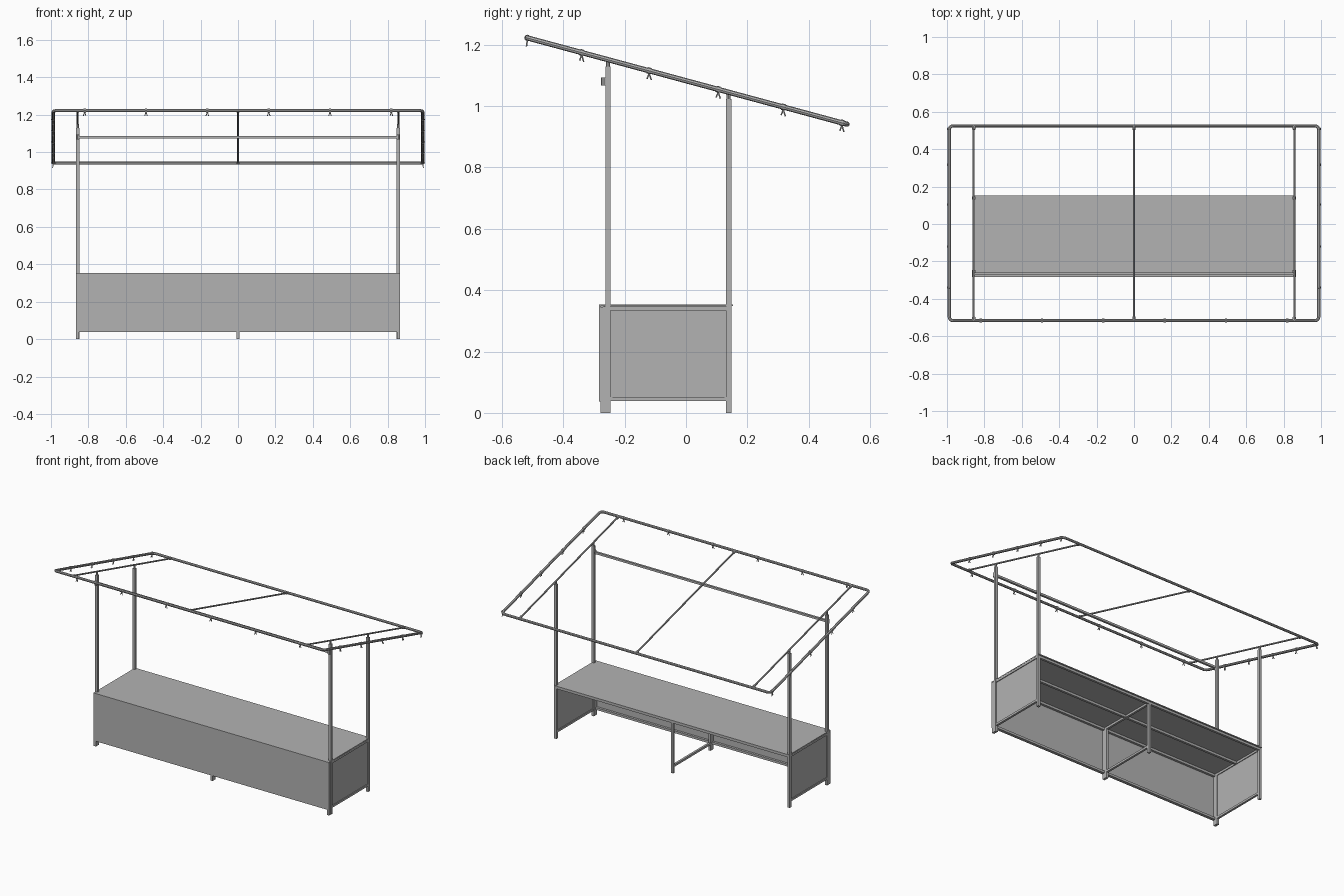
import bpy, math
from mathutils import Vector

cube = bpy.data.objects.get("Cube")
if cube:
    bpy.data.objects.remove(cube)

grey = bpy.data.materials.new("plain grey")
grey.use_nodes = True
grey.diffuse_color = (0.45, 0.45, 0.45, 1)
grey.node_tree.nodes["Principled BSDF"].inputs["Base Color"].default_value = (0.45, 0.45, 0.45, 1)

LEG_X = 0.857                  # post line, left and right
POST_F, POST_B = -0.254, 0.139  # front and back post lines
EDGE_F = -0.271                # counter frame just ahead of the posts
ROOF_X, ROOF_F, ROOF_B = 0.988, -0.517, 0.525
TUBE = 0.016
SIDES = ((1, "left"), (-1, "right"))


def roof_z(y):
    return 1.222 - (y - ROOF_F) * 0.27


def box(name, lo, hi):
    lo, hi = Vector(lo), Vector(hi)
    bpy.ops.mesh.primitive_cube_add(size=1, location=(lo + hi) / 2)
    ob = bpy.context.object
    ob.name = name
    ob.scale = hi - lo
    bpy.ops.object.transform_apply(location=False, rotation=False, scale=True)
    ob.data.materials.append(grey)
    return ob


def beam(name, a, b, t=TUBE):
    """Square tube along one axis, between two centre points."""
    a, b = Vector(a), Vector(b)
    along = [0 if abs(b[i] - a[i]) > 1e-5 else t / 2 for i in range(3)]
    lo = [min(a[i], b[i]) - along[i] for i in range(3)]
    hi = [max(a[i], b[i]) + along[i] for i in range(3)]
    return box(name, lo, hi)


def tube(name, points, radius, cyclic=False):
    """Round tube along a path, turned into a mesh."""
    cu = bpy.data.curves.new(name, "CURVE")
    cu.dimensions = "3D"
    cu.bevel_depth = radius
    cu.bevel_resolution = 2
    cu.use_fill_caps = True
    sp = cu.splines.new("POLY")
    sp.points.add(len(points) - 1)
    for p, co in zip(sp.points, points):
        p.co = (*co, 1)
    sp.use_cyclic_u = cyclic
    ob = bpy.data.objects.new(name, cu)
    bpy.context.collection.objects.link(ob)
    bpy.ops.object.select_all(action="DESELECT")
    ob.select_set(True)
    bpy.context.view_layer.objects.active = ob
    bpy.ops.object.convert(target="MESH")
    ob = bpy.context.object
    ob.data.materials.clear()
    ob.data.materials.append(grey)
    bpy.ops.object.shade_smooth_by_angle()
    return ob


def clip(name, p, along, out):
    """Sleeve round the roof tube with a two-pronged hook below it."""
    p, along, out = Vector(p), Vector(along).normalized(), Vector(out)
    tube(name + "_sleeve", [p - along * 0.006, p + along * 0.006], 0.0105)
    down = Vector((0, 0, -1))
    root = p + down * 0.008
    for s in (-1, 1):
        tip = root + down * 0.02 + along * (0.007 * s) + out * 0.003
        tube(name + "_prong", [root, tip], 0.0025)


# Roof frame: sloping rectangle with rounded corners
r = 0.022
path = []
for cx, cy, start in ((ROOF_X - r, ROOF_B - r, 0), (r - ROOF_X, ROOF_B - r, 90),
                      (r - ROOF_X, ROOF_F + r, 180), (ROOF_X - r, ROOF_F + r, 270)):
    for k in range(6):
        a = math.radians(start + 18 * k)
        y = cy + r * math.sin(a)
        path.append((cx + r * math.cos(a), y, roof_z(y)))
tube("roof_frame", path, 0.0085, cyclic=True)

# Rafters with flared end fittings
for x, side in ((-LEG_X, "right"), (0, "middle"), (LEG_X, "left")):
    ends = [(x, y, roof_z(y)) for y in (ROOF_F, ROOF_B)]
    tube(side + "_rafter", ends, 0.0055)
    for y, s in ((ROOF_F, 1), (ROOF_B, -1)):
        tube(side + "_rafter_fitting",
             [(x, y + s * d, roof_z(y + s * d)) for d in (0, 0.02)], 0.0085)

# Clips along the front edge and both sloping edges
for i in range(6):
    clip("front_clip", (-0.82 + i * 0.328, ROOF_F, roof_z(ROOF_F)), (1, 0, 0), (0, -1, 0))
for s, side in SIDES:
    for y in (-0.34, -0.12, 0.105, 0.317, 0.508):
        clip(side + "_clip", (s * ROOF_X, y, roof_z(y)), (0, 1, -0.27), (s, 0, 0))

# Tall posts, with narrow couplings up to the rafters
for s, side in SIDES:
    x = s * LEG_X
    for y, place in ((POST_F, "front"), (POST_B, "back")):
        top = roof_z(y) - 0.022
        name = side + "_" + place
        beam(name + "_post", (x, y, 0), (x, y, top), 0.017)
        tube(name + "_coupling", [(x, y, top), (x, y, roof_z(y))], 0.0065)
    tube(side + "_bar_clamp", [(x, -0.268, 1.067), (x, -0.268, 1.093)], 0.009)
beam("front_cross_bar", (-LEG_X, -0.266, 1.08), (LEG_X, -0.266, 1.08), 0.014)

# Counter frame: front legs, end rails and a middle frame
for x, name in ((-LEG_X, "right"), (0, "middle"), (LEG_X, "left")):
    beam(name + "_counter_leg", (x, EDGE_F, 0), (x, EDGE_F, 0.345))
    for z, level in ((0.045, "lower"), (0.34, "upper")):
        beam(name + "_" + level + "_rail", (x, EDGE_F, z), (x, POST_B, z), 0.014)
for y, name in ((POST_F, "front"), (POST_B, "back")):
    beam("middle_" + name + "_leg", (0, y, 0), (0, y, 0.345))
for y, z, name in ((EDGE_F, 0.045, "front_lower"), (EDGE_F, 0.34, "front_upper"),
                   (-0.075, 0.34, "middle"), (POST_B, 0.34, "back")):
    beam(name + "_long_rail", (-LEG_X, y, z), (LEG_X, y, z), 0.015)

# Counter panels
box("counter_top", (-0.864, -0.28, 0.348), (0.864, 0.153, 0.354))
box("front_panel", (-0.865, -0.283, 0.037), (0.865, -0.279, 0.354))
for s, side in SIDES:
    x = s * LEG_X
    box(side + "_panel", (x - 0.002, POST_F, 0.04), (x + 0.002, POST_B, 0.348))
    # Slim trims standing beside the posts
    for y in (POST_F + 0.011, POST_B - 0.011):
        beam(side + "_panel_trim", (x, y, 0.05), (x, y, 0.33), 0.006)
